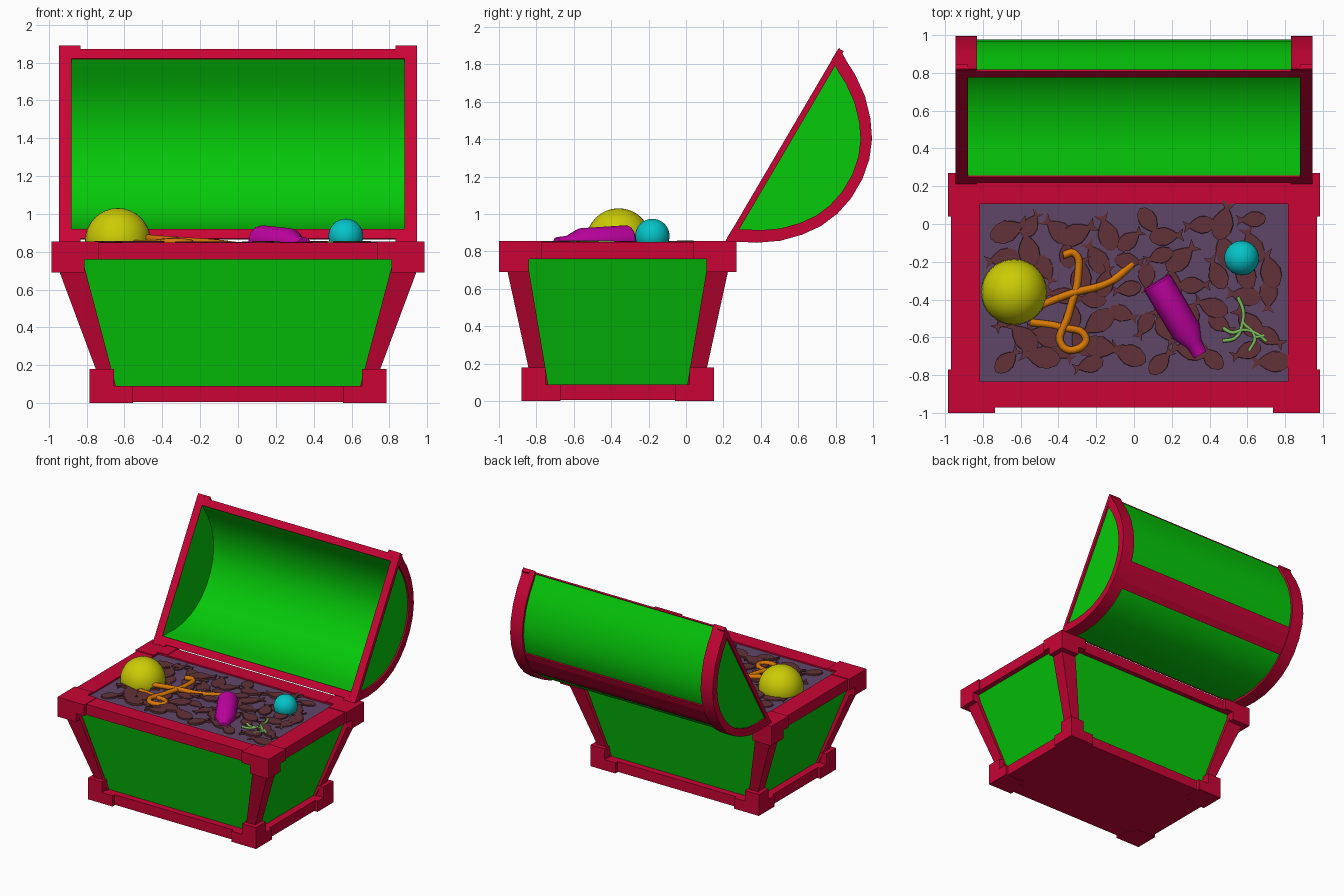
import bpy, bmesh, math, random
from mathutils import Vector

if "Cube" in bpy.data.objects:
    bpy.data.objects.remove(bpy.data.objects["Cube"])

random.seed(4)
CY = -0.365                      # centre of the tub in y
SIGNS = [(a, b) for a in (-1, 1) for b in (-1, 1)]


def material(name, r, g, b):
    m = bpy.data.materials.new(name)
    m.diffuse_color = ((r / 255) ** 2.2, (g / 255) ** 2.2, (b / 255) ** 2.2, 1)
    m.use_nodes = True
    m.node_tree.nodes["Principled BSDF"].inputs["Base Color"].default_value = m.diffuse_color
    return m


RED = material("red_trim", 200, 12, 56)
GREEN = material("green_panel", 14, 200, 18)
SOIL = material("purple_bed", 96, 72, 104)
BROWN = material("brown_fish", 98, 54, 60)
YELLOW = material("yellow", 202, 202, 14)
CYAN = material("cyan", 12, 194, 198)
MAGENTA = material("magenta", 190, 10, 160)
ORANGE = material("orange", 215, 120, 15)
LEAF = material("leaf_green", 120, 185, 90)


def finish(bm, name, mat, smooth=None):
    bmesh.ops.recalc_face_normals(bm, faces=bm.faces)
    me = bpy.data.meshes.new(name)
    bm.to_mesh(me)
    bm.free()
    me.materials.append(mat)
    if smooth:
        me.shade_smooth()
        me.set_sharp_from_angle(angle=math.radians(smooth))
    ob = bpy.data.objects.new(name, me)
    bpy.context.collection.objects.link(ob)
    return ob


def loft(bm, loops, cap=True):
    rows = [[bm.verts.new(p) for p in lp] for lp in loops]
    n = len(rows[0])
    for a, b in zip(rows, rows[1:]):
        for i in range(n):
            j = (i + 1) % n
            bm.faces.new((a[i], a[j], b[j], b[i]))
    if cap:
        bm.faces.new(rows[0])
        bm.faces.new(rows[-1])


def rect(x0, x1, y0, y1, z):
    return [(x0, CY + y0, z), (x1, CY + y0, z), (x1, CY + y1, z), (x0, CY + y1, z)]


def box(bm, x0, x1, y0, y1, z0, z1):
    loft(bm, [rect(x0, x1, y0, y1, z0), rect(x0, x1, y0, y1, z1)])


def corner(bm, sx, sy, x0, x1, y0, y1, z0, z1):
    box(bm, sx * x0, sx * x1, sy * y0, sy * y1, z0, z1)


# Tub: tapered body with sloping corner posts
bm = bmesh.new()
loft(bm, [rect(-.685, .685, -.425, .425, .05), rect(-.94, .94, -.575, .575, .80)])
finish(bm, "tub_panels", GREEN)

bm = bmesh.new()
for sx, sy in SIGNS:
    loft(bm, [rect(sx * .645, sx * .718, sy * .372, sy * .458, .09),
              rect(sx * .822, sx * .968, sy * .485, sy * .604, .76)])
finish(bm, "corner_posts", RED)

# Base and upper rim with raised corner blocks
bm = bmesh.new()
box(bm, -.76, .76, -.488, .488, .005, .09)
for sx, sy in SIGNS:
    corner(bm, sx, sy, .555, .785, .36, .515, 0, .09)
    corner(bm, sx, sy, .60, .785, .305, .515, 0, .09)
    corner(bm, sx, sy, .655, .785, .385, .515, .09, .18)
finish(bm, "base", RED)

bm = bmesh.new()
for s in (-1, 1):
    box(bm, -.97, .97, s * .47, s * .607, .76, .85)
    box(bm, s * .815, s * .97, -.47, .47, .76, .85)
for sx, sy in SIGNS:
    corner(bm, sx, sy, .735, .985, .472, .635, .76, .855)
    corner(bm, sx, sy, .817, .985, .405, .635, .76, .855)
    corner(bm, sx, sy, .812, .985, .475, .635, .69, .76)
finish(bm, "upper_rim", RED)

bm = bmesh.new()
box(bm, -.82, .82, -.48, .48, .78, .838)
finish(bm, "bed", SOIL)

# Lid: profile half (u along the opening, v outward), mirrored
HALF = [(.603, 0), (.56, .07), (.522, .145), (.448, .25), (.36, .335), (.27, .398), (.17, .44), (.06, .462)]
ARC = HALF + [(-u, v) for u, v in reversed(HALF)]


def lid(x, u, v):
    return (x, .515 + u * .506 + v * .862, 1.37 + u * .862 - v * .506)


def arch(bm, x0, x1, outer, inner, pts=ARC):
    loft(bm, [[lid(x0, u * outer, v * outer), lid(x1, u * outer, v * outer),
               lid(x1, u * inner, v * inner), lid(x0, u * inner, v * inner)]
              for u, v in pts])


def bar(bm, x0, x1, u0, u1, v0, v1):
    loft(bm, [[lid(x, u0, v0), lid(x, u1, v0), lid(x, u1, v1), lid(x, u0, v1)]
              for x in (x0, x1)])


bm = bmesh.new()
arch(bm, -.885, .885, .962, .872)
finish(bm, "lid_shell", GREEN, 40)

bm = bmesh.new()
for s in (-1, 1):
    loft(bm, [[lid(s * x, u * .95, v * .95) for u, v in ARC] for x in (.88, .93)])
finish(bm, "lid_end_panels", GREEN)

bm = bmesh.new()
for s in (-1, 1):
    arch(bm, s * .832, s * .945, 1, .945)
    arch(bm, s * .882, s * .944, .999, .872)
finish(bm, "lid_arches", RED, 40)

bm = bmesh.new()
for s in (-1, 1):
    bar(bm, s * .88, s * .945, -.598, .598, -.002, .03)
    bar(bm, -.88, .88, s * .522, s * .581, -.003, .01)
finish(bm, "lid_frame", RED)

bm = bmesh.new()
arch(bm, -.84, .84, .985, .94, [(.12, .452), (.06, .462), (-.06, .462), (-.12, .452)])
finish(bm, "lid_back_band", RED)

# Fish-shaped pieces scattered over the bed
FISH = [(.11, 0), (.095, .03), (.055, .053), (.01, .055), (-.03, .036), (-.06, .013), (-.10, .038)]
OUTLINE = FISH + [(-.085, 0)] + [(x, -y) for x, y in reversed(FISH[1:])]
bm = bmesh.new()
spots = []
for _ in range(3000):
    x, y = random.uniform(-.73, .73), random.uniform(-.39, .39)
    if len(spots) > 62 or any(math.hypot(x - a, y - b) < .115 for a, b in spots):
        continue
    spots.append((x, y))
    ang, k = random.uniform(0, 6.28), random.uniform(.75, 1.05)
    c, s = math.cos(ang) * k, math.sin(ang) * k
    top = random.uniform(.845, .858)
    loft(bm, [[(x + (px * c - py * s) * f, CY + y + (px * s + py * c) * f, z) for px, py in OUTLINE]
              for f, z in ((1, .83), (1, top - .002), (.95, top))])
finish(bm, "fish_pieces", BROWN)

# Two balls
for name, mat, pos, r in (("large_ball", YELLOW, (-.635, -.36, .857), .174),
                          ("small_ball", CYAN, (.57, -.18, .883), .092)):
    bm = bmesh.new()
    bmesh.ops.create_uvsphere(bm, u_segments=32, v_segments=16, radius=r)
    bmesh.ops.translate(bm, verts=bm.verts, vec=pos)
    finish(bm, name, mat, 40)

# Bottle lying on its side
start, end = Vector((.12, -.305, .86)), Vector((.35, -.69, .835))
rot = (end - start).to_track_quat('Z', 'Y')
length = (end - start).length
bm = bmesh.new()
loft(bm, [[start + rot @ Vector((r * math.cos(a * math.tau / 12), r * math.sin(a * math.tau / 12), t * length))
           for a in range(12)]
          for t, r in ((0, .074), (.02, .081), (.68, .081), (.86, .045), (1, .042))])
finish(bm, "bottle", MAGENTA, 35)


# Ropes and sprig as bevelled curves
def tube(name, mat, r, paths):
    cu = bpy.data.curves.new(name, 'CURVE')
    cu.dimensions = '3D'
    cu.bevel_depth, cu.bevel_resolution, cu.resolution_u = r, 2, 6
    cu.use_fill_caps = True
    for path, z0, z1 in paths:
        sp = cu.splines.new('BEZIER')
        sp.bezier_points.add(len(path) - 1)
        for i, (bp, (x, y)) in enumerate(zip(sp.bezier_points, path)):
            bp.co = (x, y, z0 + (z1 - z0) * i / (len(path) - 1))
            bp.handle_left_type = bp.handle_right_type = 'AUTO'
    cu.materials.append(mat)
    ob = bpy.data.objects.new(name, cu)
    bpy.context.collection.objects.link(ob)


tube("ropes", ORANGE, .02, [
    ([(-.375, -.165), (-.315, -.155), (-.295, -.265), (-.345, -.475), (-.38, -.645),
      (-.285, -.655), (-.255, -.60), (-.39, -.545), (-.55, -.52)], .862, .842),
    ([(-.52, -.44), (-.34, -.37), (-.125, -.305), (-.005, -.21)], .875, .832)])
tube("sprig", LEAF, .01, [
    ([(.55, -.385), (.578, -.46), (.575, -.52), (.54, -.60), (.47, -.62)], .848, .848),
    ([(.47, -.55), (.52, -.575), (.58, -.56), (.65, -.58), (.70, -.62)], .848, .848),
    ([(.575, -.52), (.64, -.60), (.61, -.67)], .848, .848),
    ([(.64, -.60), (.69, -.59)], .848, .848)])
